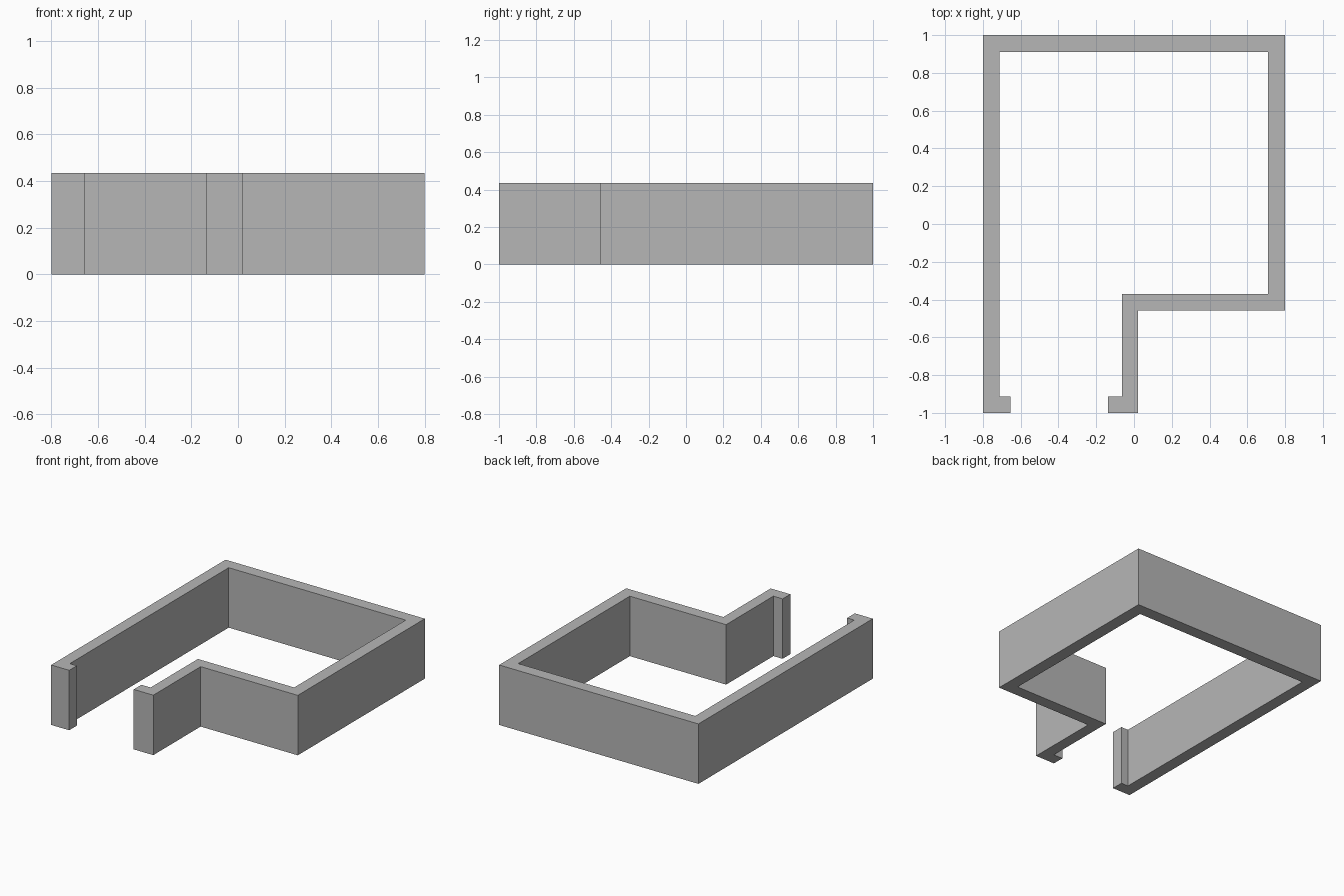
import bpy
import bmesh
from mathutils import Vector

cube = bpy.data.objects.get("Cube")
if cube:
    bpy.data.objects.remove(cube, do_unlink=True)

HEIGHT = 0.435

# Plain grey wall colour
grey = bpy.data.materials.new("wall_grey")
grey.use_nodes = True
colour = (0.47, 0.47, 0.47, 1)
grey.diffuse_color = colour
grey.node_tree.nodes["Principled BSDF"].inputs["Base Color"].default_value = colour


def extrude_outline(name, points, height):
    """Raise a closed floor outline into a solid."""
    bm = bmesh.new()
    floor = bm.faces.new([bm.verts.new((x, y, 0)) for x, y in points])
    raised = bmesh.ops.extrude_face_region(bm, geom=[floor], use_keep_orig=True)
    top = [g for g in raised["geom"] if isinstance(g, bmesh.types.BMVert)]
    bmesh.ops.translate(bm, verts=top, vec=Vector((0, 0, height)))
    bmesh.ops.recalc_face_normals(bm, faces=bm.faces)
    mesh = bpy.data.meshes.new(name)
    bm.to_mesh(mesh)
    bm.free()
    mesh.materials.append(grey)
    obj = bpy.data.objects.new(name, mesh)
    bpy.context.collection.objects.link(obj)
    return obj


# Outer side of the walls, from the right door jamb round to the left one
outer = [(-0.655, -1), (-0.8, -1), (-0.8, 1), (0.8, 1),
         (0.8, -0.457), (0.02, -0.457), (0.02, -1), (-0.137, -1)]
# Inner side, back again
inner = [(-0.137, -0.912), (-0.063, -0.912), (-0.063, -0.37), (0.71, -0.37),
         (0.71, 0.91), (-0.712, 0.91), (-0.712, -0.912), (-0.655, -0.912)]

extrude_outline("room_walls", outer + inner, HEIGHT)
